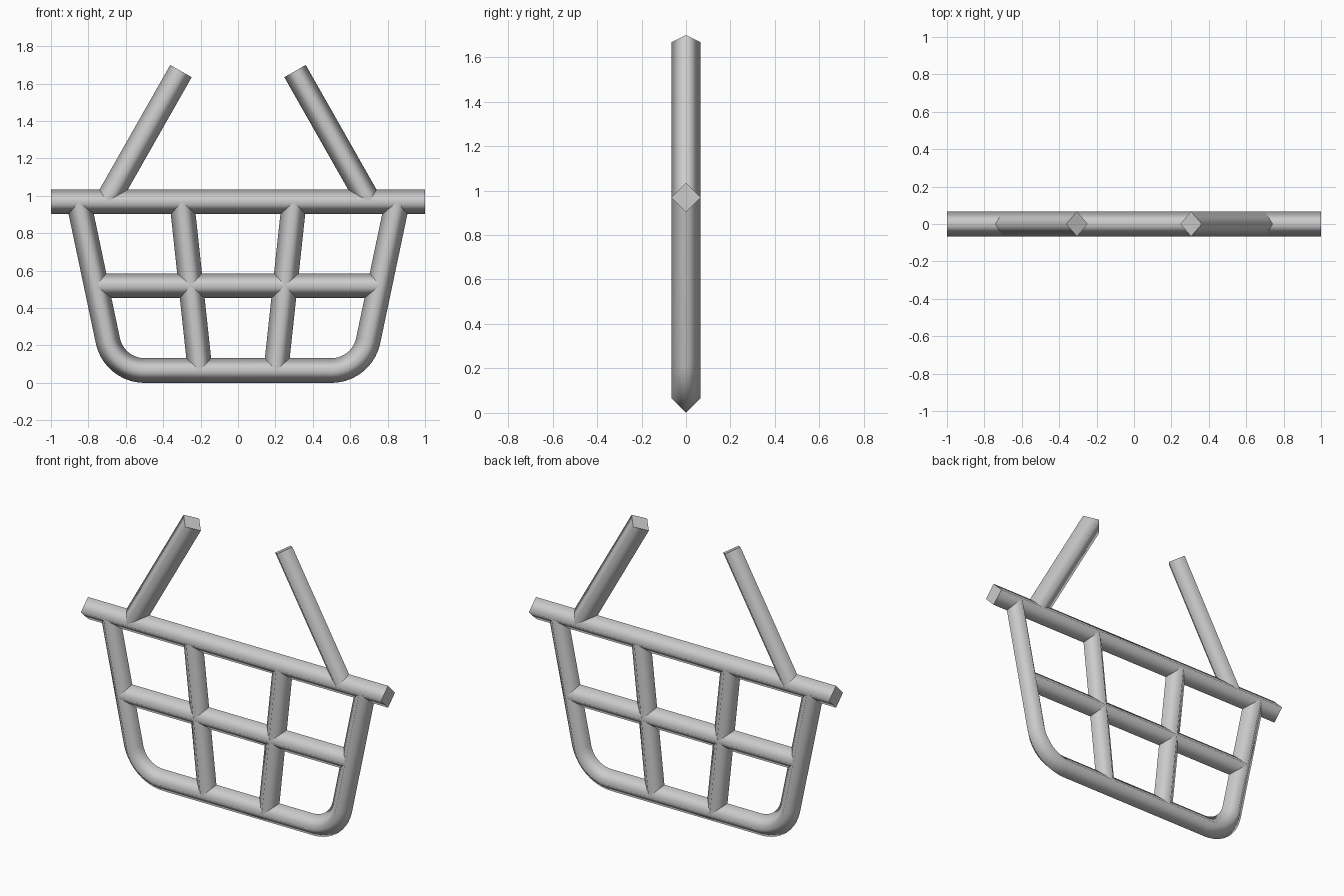
import bpy, bmesh, math
from mathutils import Vector

if "Cube" in bpy.data.objects:
    bpy.data.objects.remove(bpy.data.objects["Cube"])

R = 0.066          # half width of the diamond-section bars
RIM_Z = 0.968
MID_Z = 0.52

grey = bpy.data.materials.new("grey")
grey.diffuse_color = (0.6, 0.6, 0.6, 1)
grey.use_nodes = True
grey.node_tree.nodes["Principled BSDF"].inputs["Base Color"].default_value = grey.diffuse_color


def bar(name, path):
    """Sweep a four-sided diamond along a path of (x, z) points."""
    pts = [Vector(p) for p in path]
    bm = bmesh.new()
    rings = []
    for i, p in enumerate(pts):
        d_in = (p - pts[max(i - 1, 0)]).normalized()
        d_out = (pts[min(i + 1, len(pts) - 1)] - p).normalized()
        t = (d_in + d_out).normalized()
        n = Vector((-t.y, t.x)) * R
        rings.append([bm.verts.new(c) for c in (
            (p.x + n.x, 0, p.y + n.y), (p.x, -R, p.y),
            (p.x - n.x, 0, p.y - n.y), (p.x, R, p.y))])
    for a, b in zip(rings, rings[1:]):
        for k in range(4):
            j = (k + 1) % 4
            bm.faces.new((a[k], a[j], b[j], b[k])).smooth = True
    # flat end caps with crisp borders
    for ring in (rings[0], rings[-1]):
        cap = bm.faces.new(ring)
        for e in cap.edges:
            e.smooth = False
    bmesh.ops.recalc_face_normals(bm, faces=bm.faces)
    mesh = bpy.data.meshes.new(name)
    bm.to_mesh(mesh)
    bm.free()
    mesh.materials.append(grey)
    obj = bpy.data.objects.new(name, mesh)
    bpy.context.collection.objects.link(obj)
    return obj


# Horizontal bars
bar("rim", [(-1, RIM_Z), (1, RIM_Z)])
bar("middle_bar", [(-0.756, MID_Z), (0.756, MID_Z)])

# U-shaped frame: sloping sides, rounded lower corners, flat bottom
lean = math.atan2(0.15, 0.70)
bend, cx, cz = 0.2, 0.5, 0.066 + 0.2
steps = 10
corner = []
for i in range(steps + 1):
    a = -lean + (lean - math.pi / 2) * i / steps
    corner.append((cx + bend * math.cos(a), cz + bend * math.sin(a)))
right = [(0.852, RIM_Z)] + corner
left = [(-x, z) for x, z in reversed(right)]
bar("outer_frame", right + left)

# Mirrored slats and open handle arms
for s, side in ((-1, "left"), (1, "right")):
    bar(side + "_slat", [(s * 0.30, RIM_Z), (s * 0.203, 0.066)])
    bar(side + "_handle", [(s * 0.702, RIM_Z), (s * 0.305, 1.667)])
